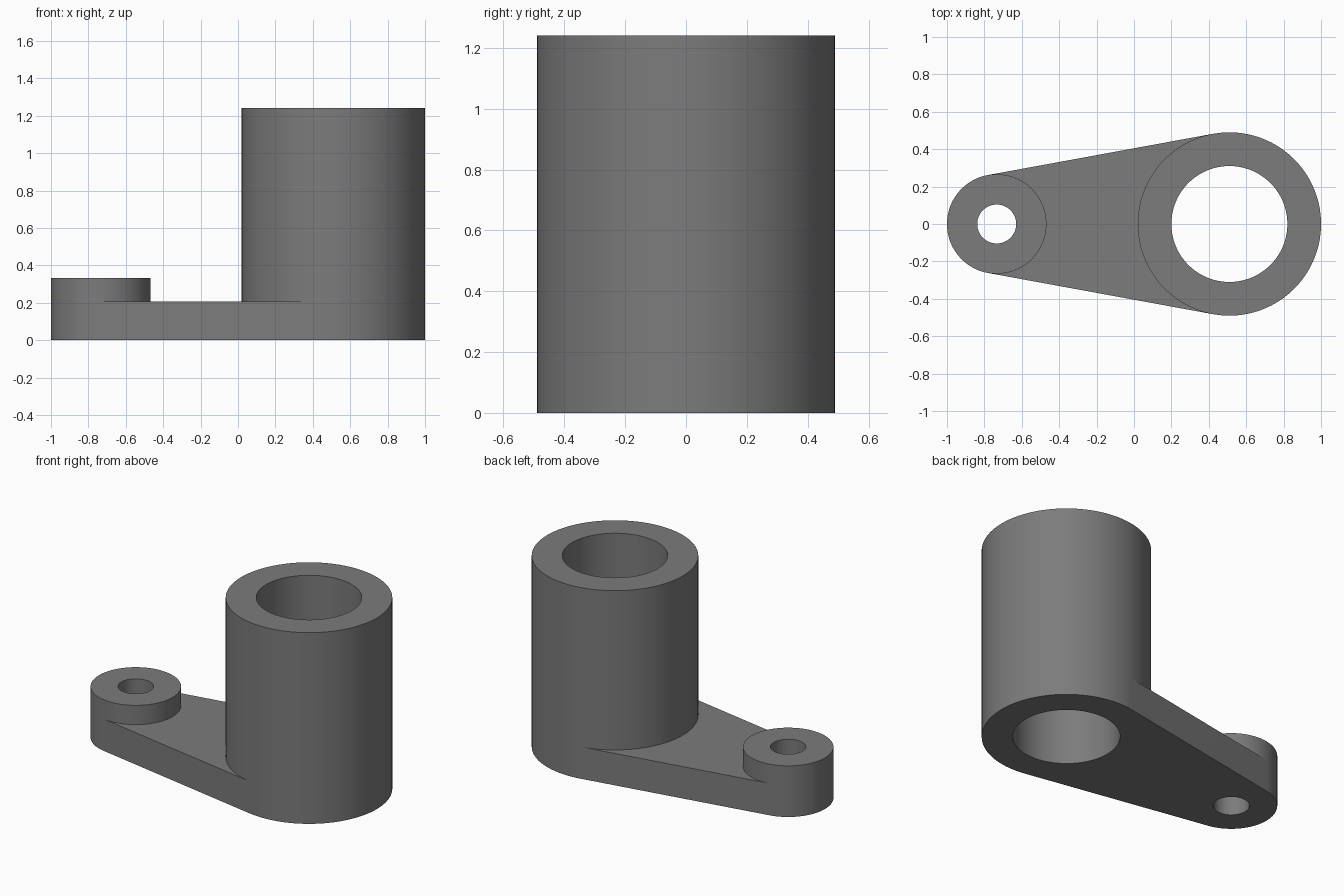
import bpy, bmesh
from math import acos, cos, sin, pi

if "Cube" in bpy.data.objects:
    bpy.data.objects.remove(bpy.data.objects["Cube"])

ARM_T = 0.207                            # arm thickness
BIG = (0.51, 0.49, 0.31, 1.241)          # centre x, outer radius, bore radius, height
SMALL = (-0.734, 0.266, 0.104, 0.332)
N = 64                                   # segments per arc

# Direction of the outer tangent points shared by both bosses
a0 = acos(-(BIG[1] - SMALL[1]) / (BIG[0] - SMALL[0]))
right = [-a0 + 2 * a0 * i / N for i in range(N)]
left = [a0 + (2 * pi - 2 * a0) * i / N for i in range(N)]
angles = right + left                    # index 0 = front tangent, N = back tangent

bm = bmesh.new()


def ring(cx, r, z):
    return [bm.verts.new((cx + r * cos(a), r * sin(a), z)) for a in angles]


def strip(r1, r2, idx=range(2 * N)):
    for i in idx:
        j = (i + 1) % (2 * N)
        bm.faces.new((r1[i], r1[j], r2[j], r2[i]))


# Bored boss: the arc facing away from the arm runs down to the ground
def boss(spec, outer_arc):
    cx, r, bore, h = spec
    low, mid, top = (ring(cx, r, z) for z in (0, ARM_T, h))
    bore_low, bore_top = ring(cx, bore, 0), ring(cx, bore, h)
    strip(low, mid, outer_arc)
    strip(mid, top)
    strip(top, bore_top)
    strip(bore_top, bore_low)
    strip(bore_low, low)
    return low, mid


big = boss(BIG, range(N))
small = boss(SMALL, range(N, 2 * N))

# Tapered arm: top and bottom faces between the bosses, plus tangent sides
for b, s in zip(big, small):
    bm.faces.new(b[N:] + [b[0]] + s[:N + 1])
for k in (0, N):
    bm.faces.new((big[0][k], small[0][k], small[1][k], big[1][k]))

bmesh.ops.recalc_face_normals(bm, faces=bm.faces)
mesh = bpy.data.meshes.new("lever_arm")
bm.to_mesh(mesh)
bm.free()

# Dark grey finish
mat = bpy.data.materials.new("dark_grey")
mat.diffuse_color = (0.2, 0.2, 0.2, 1)
mat.use_nodes = True
mat.node_tree.nodes["Principled BSDF"].inputs["Base Color"].default_value = mat.diffuse_color
mesh.materials.append(mat)

obj = bpy.data.objects.new("lever_arm", mesh)
bpy.context.collection.objects.link(obj)
bpy.context.view_layer.objects.active = obj
obj.select_set(True)
bpy.ops.object.shade_smooth_by_angle(angle=pi / 6)
